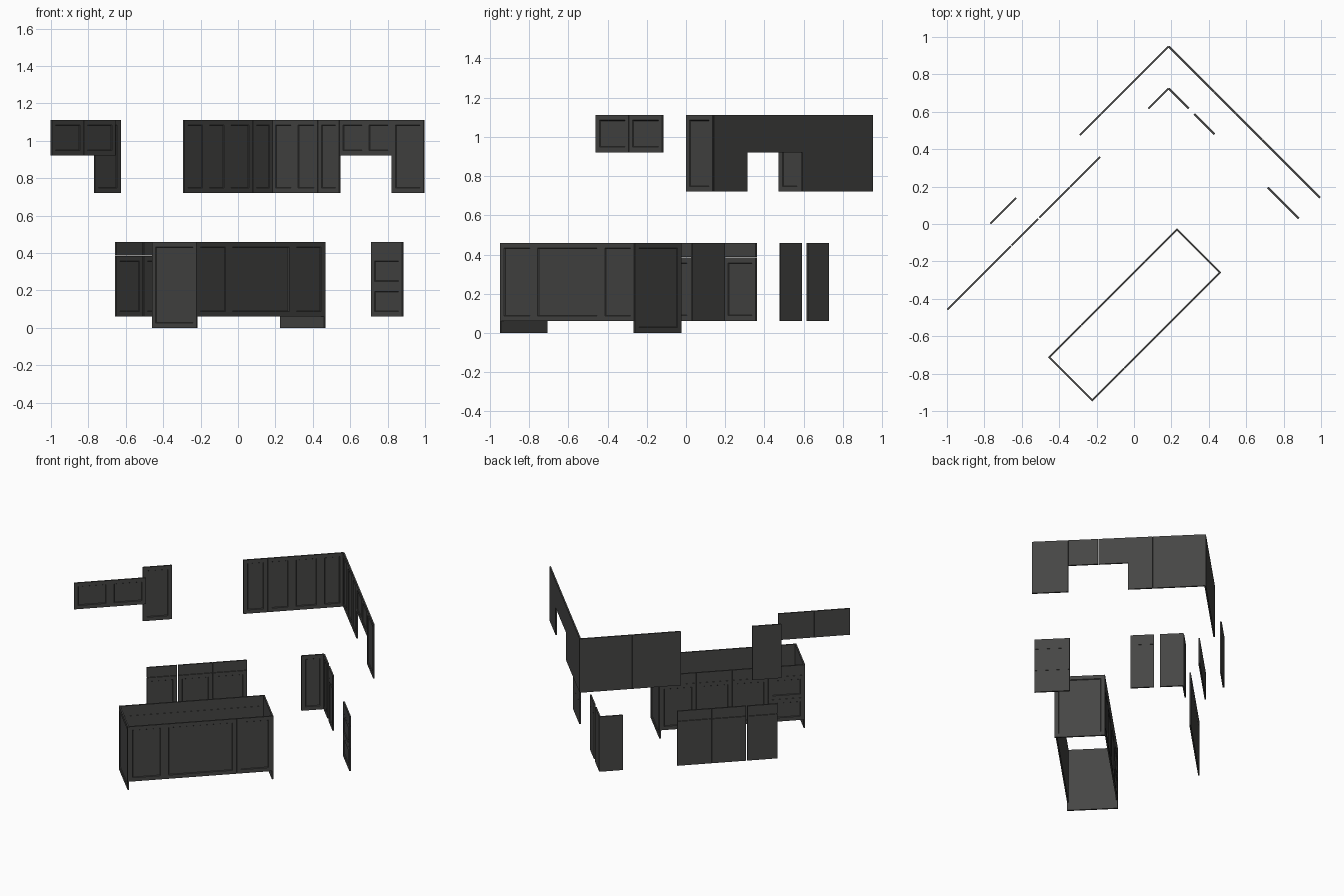
import bpy, bmesh
from mathutils import Vector, Matrix

if "Cube" in bpy.data.objects:
    bpy.data.objects.remove(bpy.data.objects["Cube"])

T = 0.010          # door thickness
FRAME = 0.038      # stile and rail width

paint = bpy.data.materials.new("dark_paint")
paint.diffuse_color = (0.06, 0.06, 0.058, 1)
paint.use_nodes = True
paint.node_tree.nodes["Principled BSDF"].inputs["Base Color"].default_value = paint.diffuse_color


def front(name, p0, p1, z0, z1, panel=True, gap=0.001):
    """One cabinet front standing on the line p0-p1; it faces right of the direction."""
    a, b = Vector((*p0, 0)), Vector((*p1, 0))
    along = (b - a).normalized()
    back = Vector((-along.y, along.x, 0))
    w, h = (b - a).length - gap, z1 - z0 - gap
    bm = bmesh.new()
    bmesh.ops.create_cube(bm, size=1, matrix=Matrix.Diagonal((w, T, h, 1)))
    if panel:
        face = min(bm.faces, key=lambda f: f.calc_center_median().y)
        bmesh.ops.inset_region(bm, faces=[face], thickness=FRAME)
        bmesh.ops.inset_region(bm, faces=[face], thickness=0.004, depth=-0.005)
    me = bpy.data.meshes.new(name)
    bm.to_mesh(me)
    bm.free()
    me.materials.append(paint)
    ob = bpy.data.objects.new(name, me)
    bpy.context.collection.objects.link(ob)
    rot = Matrix((along, back, (0, 0, 1))).transposed().to_4x4()
    ob.matrix_world = Matrix.Translation((a + b) / 2 + Vector((0, 0, (z0 + z1) / 2))) @ rot


# Walls are 45 degree lines: y = x + c (left wall) or y = c - x (right wall)
def left(c):
    return lambda x: (x, x + c)


def right(c):
    return lambda x: (x, c - x)


def run(name, line, xs, z0, z1, panel=True, gap=0.001):
    for i, (x0, x1) in enumerate(zip(xs, xs[1:])):
        front(f"{name}_{i + 1}", line(x0), line(x1), z0, z1, panel, gap)


LOW, SPLIT, MID, TOP = 0.06, 0.385, 0.222, 0.46
UP0, UP_SHORT, UP1 = 0.72, 0.92, 1.112

# Upper doors on the left wall
run("left_upper_door", left(0.765), [-0.29, -0.175, -0.06, 0.075, 0.185], UP0, UP1)
run("left_end_upper_door", left(0.77), [-0.768, -0.63], UP0, UP1)
run("fridge_upper_door", left(0.54), [-0.998, -0.828, -0.658], UP_SHORT, UP1)

# Upper doors on the right wall, short pair over the stove
run("right_upper_door", right(1.135), [0.185, 0.305, 0.43, 0.545], UP0, UP1)
run("stove_upper_door", right(1.135), [0.545, 0.685, 0.825], UP_SHORT, UP1)
run("right_end_upper_door", right(1.135), [0.825, 0.995], UP0, UP1)

# Base cabinets on the left wall: drawer over door
for xs in ([-0.655, -0.511], [-0.507, -0.343, -0.18]):
    run("left_base_door", left(0.54), xs, LOW, SPLIT, gap=0.003)
    run("left_base_drawer", left(0.54), xs, SPLIT, TOP, False, gap=0.003)

# Corner base doors
run("corner_door_left", left(0.54), [0.077, 0.185], LOW, TOP)
run("corner_door_right", right(0.91), [0.185, 0.293], LOW, TOP)

# Base cabinets on the right wall
run("right_base_door", right(0.91), [0.322, 0.431], LOW, SPLIT)
run("right_base_drawer", right(0.91), [0.322, 0.431], SPLIT, TOP, False)
for k, (z0, z1) in enumerate([(LOW, MID), (MID, SPLIT), (SPLIT, TOP)]):
    run(f"right_drawer_bank_{k}", right(0.91), [0.715, 0.881], z0, z1, k < 2)
    run(f"island_drawer_bank_{k}", left(-0.26), [-0.2815, -0.4525], z0, z1, k < 2)

# Island: panelled front, working back and full-height ends
run("island_front_panel", left(-0.72), [-0.2225, -0.052, 0.29, 0.46], LOW, TOP)
cols = [0.23, 0.0595, -0.111, -0.2815]
run("island_back_door", left(-0.26), cols, LOW, SPLIT)
run("island_back_drawer", left(-0.26), cols, SPLIT, TOP, False)
run("island_near_end", right(-1.165), [-0.456, -0.219], 0, TOP)
run("island_far_end", right(0.20), [0.4635, 0.2265], 0, TOP)
